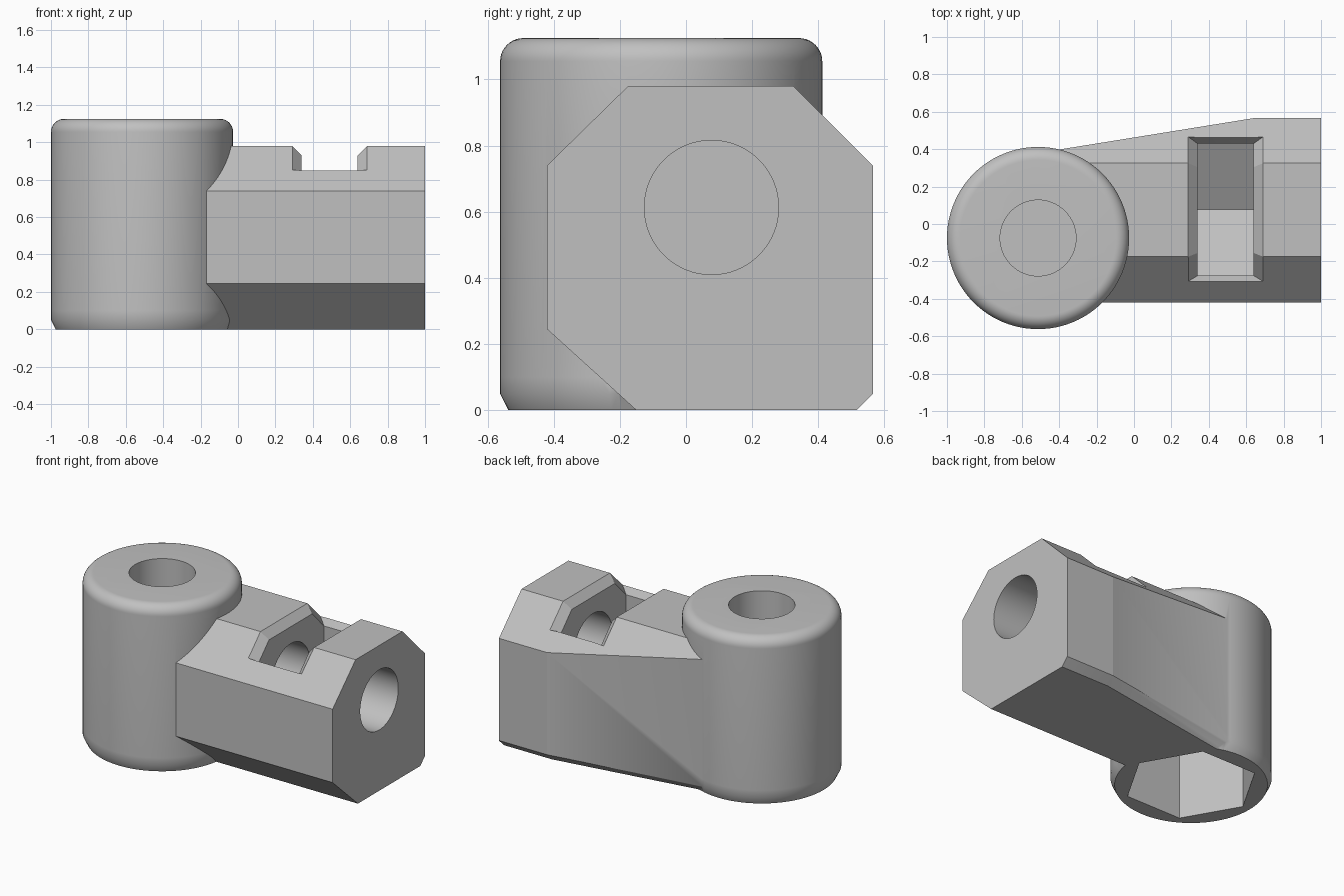
import bpy
import bmesh
from math import cos, sin, pi, radians

cube = bpy.data.objects.get("Cube")
if cube:
    bpy.data.objects.remove(cube)

grey = bpy.data.materials.new("plain_grey")
grey.use_nodes = True
GREY = (0.53, 0.53, 0.53, 1)
grey.diffuse_color = GREY
grey.node_tree.nodes["Principled BSDF"].inputs["Base Color"].default_value = GREY

HUB = (-0.513, -0.075)     # hub axis in x, y
BOLT = (0.077, 0.613)      # cross bolt axis in y, z
BORE_R, NUT_R, HUB_R = 0.203, 0.408, 0.487


def loft(name, rings):
    """Closed solid through a list of equal-length point rings."""
    bm = bmesh.new()
    loops = [[bm.verts.new(p) for p in ring] for ring in rings]
    n = len(loops[0])
    for a, b in zip(loops, loops[1:]):
        for i in range(n):
            j = (i + 1) % n
            bm.faces.new((a[i], a[j], b[j], b[i]))
    bm.faces.new(loops[0])
    bm.faces.new(loops[-1])
    bmesh.ops.recalc_face_normals(bm, faces=bm.faces)
    mesh = bpy.data.meshes.new(name)
    bm.to_mesh(mesh)
    bm.free()
    obj = bpy.data.objects.new(name, mesh)
    obj.data.materials.append(grey)
    bpy.context.collection.objects.link(obj)
    return obj


def upright(name, profile, sides):
    """Round or polygonal solid about the hub axis from (radius, z) pairs."""
    angles = [2 * pi * i / sides for i in range(sides)]
    return loft(name, [[(HUB[0] + r * cos(a), HUB[1] + r * sin(a), z) for a in angles]
                       for r, z in profile])


def along_x(name, stations):
    """Solid through (x, [(y, z), ...]) sections."""
    return loft(name, [[(x, y, z) for y, z in section] for x, section in stations])


# Hub with a rounded top rim and a small foot chamfer
H, F = 1.125, 0.07
rim = [(HUB_R - F + F * cos(t), H - F + F * sin(t))
       for t in (pi / 2 * i / 10 for i in range(11))]
hub = upright("clamp_body", [(HUB_R - 0.025, 0), (HUB_R, 0.05), (HUB_R, 0.1)] + rim, 96)


# Chamfered arm whose back side tapers toward the hub
def arm_section(back):
    return [(-0.15, 0), (-0.42, 0.245), (-0.42, 0.74), (-0.175, 0.98), (0.325, 0.98),
            (back, 0.98 - (back - 0.325)), (back, 0.05), (back - 0.05, 0)]


arm = along_x("arm", [(1, arm_section(0.566)), (0.64, arm_section(0.566)),
                      (-0.5, arm_section(0.382))])

# Vertical bore and the nut pocket beneath it, with a thin web between
bore = upright("bore_cutter", [(BORE_R, 0.5), (BORE_R, 1.3)], 64)
pocket = upright("pocket_cutter", [(NUT_R, -0.1), (NUT_R, 0.47)], 6)

# Cross bolt hole from the arm's end
ring = [(BOLT[0] + BORE_R * cos(2 * pi * i / 64), BOLT[1] + BORE_R * sin(2 * pi * i / 64))
        for i in range(64)]
bolt_hole = along_x("bolt_hole_cutter", [(0.0, ring), (1.1, ring)])

# Nut slot with a pointed floor
w = NUT_R * cos(pi / 6)
nut = [(BOLT[0] - w, 1.2), (BOLT[0] - w, BOLT[1] - NUT_R / 2), (BOLT[0], BOLT[1] - NUT_R),
       (BOLT[0] + w, BOLT[1] - NUT_R / 2), (BOLT[0] + w, 1.2)]
slot = along_x("nut_slot_cutter", [(0.34, nut), (0.64, nut)])

# Bevelled mouth of the slot, following the arm's upper faces
rim_out = [(-0.49, 1.1), (-0.313, 0.862), (-0.179, 0.99), (0.329, 0.99), (0.473, 0.846),
           (0.66, 1.1)]
rim_in = [(-0.49, 1.1), (-0.276, 0.807), (-0.155, 0.93), (0.304, 0.93), (0.43, 0.80),
          (0.66, 1.1)]
mouth = along_x("slot_mouth_cutter", [(0.28, rim_out), (0.34, rim_in),
                                      (0.64, rim_in), (0.70, rim_out)])

# Join the arm, then cut the openings
bpy.context.view_layer.objects.active = hub
for tool in (arm, bore, pocket, bolt_hole, slot, mouth):
    mod = hub.modifiers.new(tool.name, 'BOOLEAN')
    mod.operation = 'UNION' if tool is arm else 'DIFFERENCE'
    mod.solver = 'EXACT'
    mod.object = tool
    bpy.ops.object.modifier_apply(modifier=mod.name)
    bpy.data.objects.remove(tool)

# Smooth round faces, keep flat ones crisp
for obj in bpy.context.selected_objects:
    obj.select_set(False)
hub.select_set(True)
bpy.ops.object.shade_smooth_by_angle(angle=radians(30))
bm = bmesh.new()
bm.from_mesh(hub.data)
for edge in bm.edges:
    middle = (edge.verts[0].co + edge.verts[1].co) / 2
    if middle.x > 0.5 and edge.calc_face_angle(0) > radians(8):
        edge.smooth = False
bm.to_mesh(hub.data)
bm.free()
